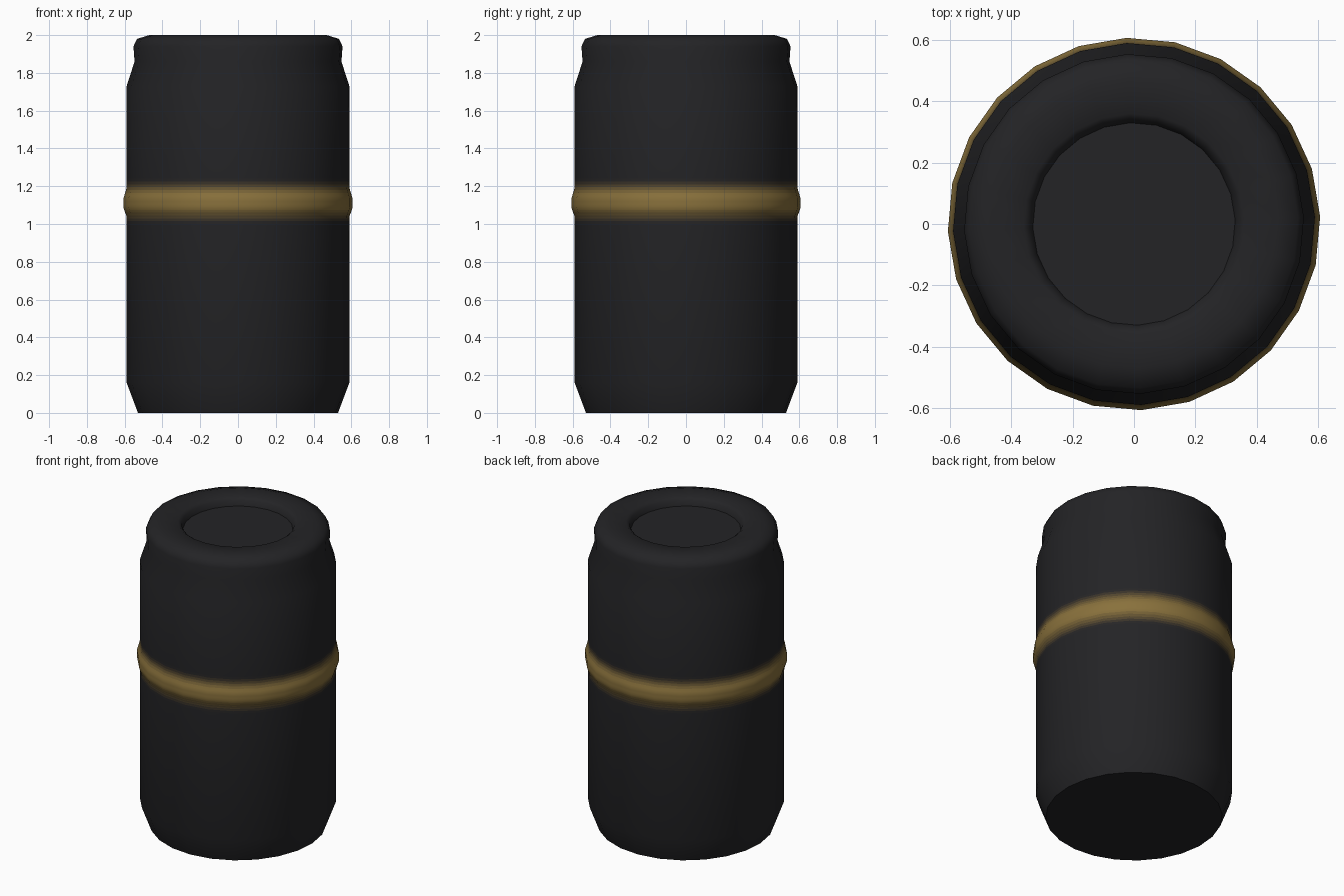
import bpy, bmesh, math

if "Cube" in bpy.data.objects:
    bpy.data.objects.remove(bpy.data.objects["Cube"])

SIDES = 24
DARK = (0.017, 0.017, 0.019)
GOLD = (0.25, 0.165, 0.045)


def material(name, color):
    m = bpy.data.materials.new(name)
    m.diffuse_color = (*color, 1)
    m.use_nodes = True
    m.node_tree.nodes["Principled BSDF"].inputs["Base Color"].default_value = m.diffuse_color
    return m


def lathe(name, profile, mats, cap_start=False, cap_end=False):
    """Spin (radius, z) points; one material per ring, or one for all."""
    bm = bmesh.new()
    rings = []
    for r, z in profile:
        rings.append([bm.verts.new((r * math.cos(a), r * math.sin(a), z))
                      for a in (2 * math.pi * (i + 0.15) / SIDES for i in range(SIDES))])
    for k, (lo, hi) in enumerate(zip(rings, rings[1:])):
        for i in range(SIDES):
            j = (i + 1) % SIDES
            f = bm.faces.new((lo[i], lo[j], hi[j], hi[i]))
            f.material_index = min(k, len(mats) - 1)
    if cap_start:
        bm.faces.new(rings[0][::-1])
    if cap_end:
        bm.faces.new(rings[-1])
    me = bpy.data.meshes.new(name)
    bm.to_mesh(me)
    bm.free()
    ob = bpy.data.objects.new(name, me)
    bpy.context.collection.objects.link(ob)
    for m in mats:
        me.materials.append(m)
    bpy.ops.object.select_all(action='DESELECT')
    ob.select_set(True)
    bpy.context.view_layer.objects.active = ob
    bpy.ops.object.shade_smooth_by_angle(angle=math.radians(50))
    return ob


dark = material("dark_shell", DARK)

# Lower body with chamfered foot
lathe("lower_body", [(0.53, 0), (0.59, 0.16), (0.59, 1.0)], [dark], cap_start=True)

# Raised middle band, colour fading from dark to gold and back
Z0, Z1, STEPS = 1.0, 1.24, 16
bulge = [(1.0, 0.59), (1.04, 0.59), (1.085, 0.607), (1.135, 0.607), (1.19, 0.59), (1.24, 0.59)]


def radius(z):
    for (za, ra), (zb, rb) in zip(bulge, bulge[1:]):
        if z <= zb:
            return ra + (rb - ra) * (z - za) / (zb - za)
    return bulge[-1][1]


zs = [Z0 + (Z1 - Z0) * i / STEPS for i in range(STEPS + 1)]
fades = []
for i in range(STEPS):
    t = min(1, 1.25 * math.sin(math.pi * (i + 0.5) / STEPS) ** 2)
    fades.append(material(f"band_fade_{i}", [d + (g - d) * t for d, g in zip(DARK, GOLD)]))
lathe("gold_band", [(radius(z), z) for z in zs], fades)

# Upper body, neck groove, rounded lid and recessed centre
lathe("upper_body_and_lid",
      [(0.59, 1.24), (0.59, 1.73), (0.548, 1.86), (0.554, 1.94), (0.535, 1.98),
       (0.47, 2.0), (0.36, 1.995), (0.34, 1.98), (0.33, 1.945)],
      [dark], cap_end=True)
